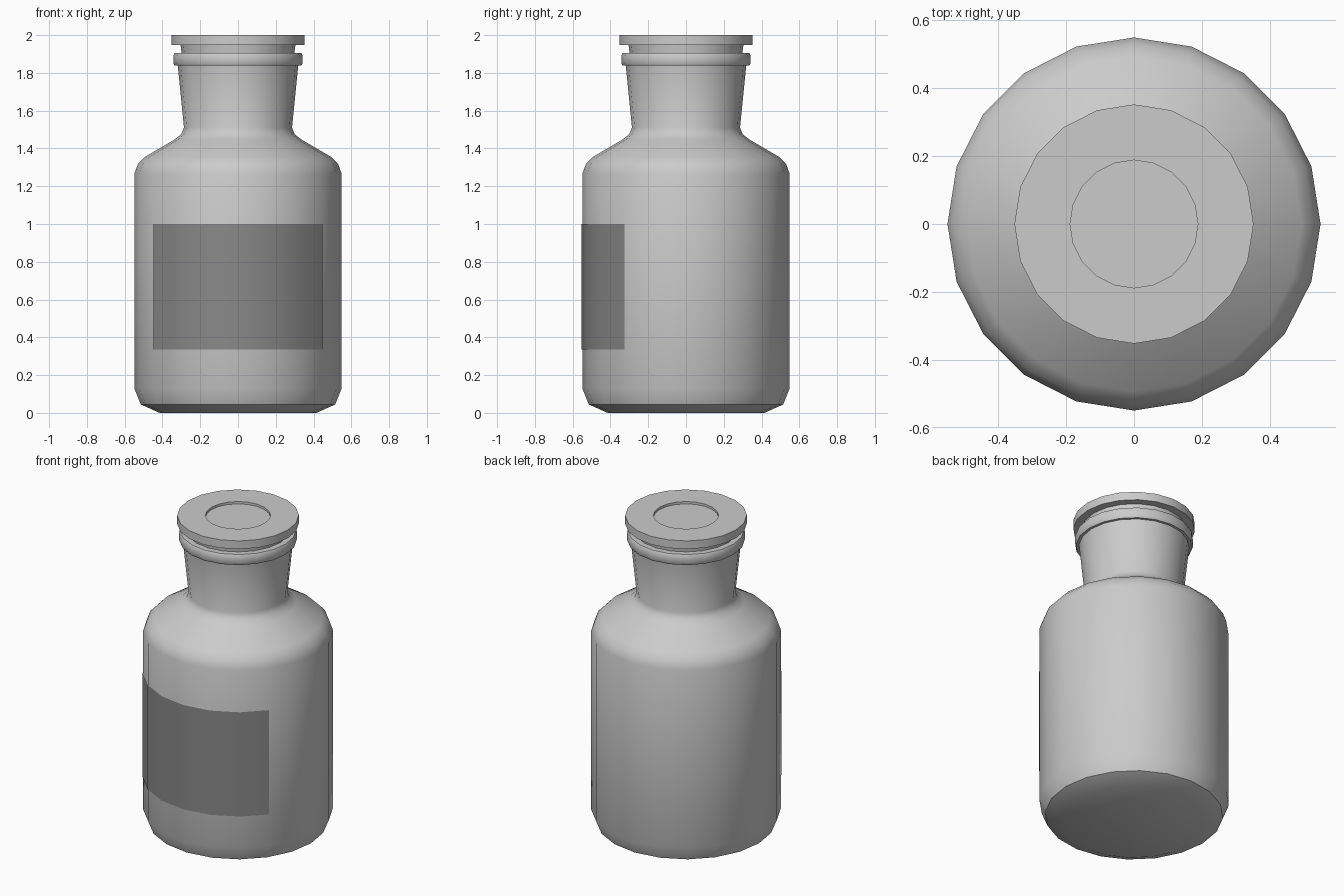
import bpy, bmesh
from math import sin, cos, pi, radians

if "Cube" in bpy.data.objects:
    bpy.data.objects.remove(bpy.data.objects["Cube"])

SIDES = 20


def make_object(name, bm, angle):
    mesh = bpy.data.meshes.new(name)
    bm.to_mesh(mesh)
    bm.free()
    ob = bpy.data.objects.new(name, mesh)
    bpy.context.collection.objects.link(ob)
    bpy.ops.object.select_all(action='DESELECT')
    ob.select_set(True)
    bpy.context.view_layer.objects.active = ob
    bpy.ops.object.shade_smooth_by_angle(angle=radians(angle))
    return ob


def lathe(name, profile, angle=40):
    """Spin a closed (radius, z) profile that starts and ends on the axis."""
    bm = bmesh.new()
    rings = [[bm.verts.new((r * cos(2 * pi * i / SIDES), r * sin(2 * pi * i / SIDES), z))
              for i in range(SIDES)] for r, z in profile]
    for a, b in zip(rings, rings[1:]):
        for i in range(SIDES):
            j = (i + 1) % SIDES
            bm.faces.new((a[i], a[j], b[j], b[i]))
    bm.faces.new(rings[0][::-1])
    bm.faces.new(rings[-1])
    return make_object(name, bm, angle)


# Bottle: base, wall, shoulder, flared neck, rolled lip, inside of the mouth
lathe("bottle", [
    (0.415, 0), (0.515, 0.045), (0.549, 0.13), (0.549, 1.265), (0.53, 1.317),
    (0.493, 1.355), (0.336, 1.447), (0.30, 1.475), (0.286, 1.51), (0.319, 1.838),
    (0.335, 1.838), (0.342, 1.85), (0.342, 1.892), (0.335, 1.905),
    (0.293, 1.905), (0.255, 1.51)])

# Stopper: tapered plug, flat cap, shallow round recess on top
lathe("stopper", [
    (0.252, 1.53), (0.304, 1.948), (0.352, 1.948), (0.352, 2.0),
    (0.188, 2.0), (0.188, 1.985)], 30)

# Label: thin sheet wrapped around the front, following the wall's facets
bm = bmesh.new()
columns = []
for k in range(-3, 4):
    t = 2 * pi * k / SIDES
    columns.append([bm.verts.new((0.552 * sin(t), -0.552 * cos(t), z)) for z in (0.335, 1.0)])
for a, b in zip(columns, columns[1:]):
    bm.faces.new((a[0], b[0], b[1], a[1]))
label = make_object("label", bm, 40)
paper = bpy.data.materials.new("label_dark")
paper.diffuse_color = (0.25, 0.25, 0.25, 1)
paper.use_nodes = True
paper.node_tree.nodes["Principled BSDF"].inputs["Base Color"].default_value = paper.diffuse_color
label.data.materials.append(paper)
